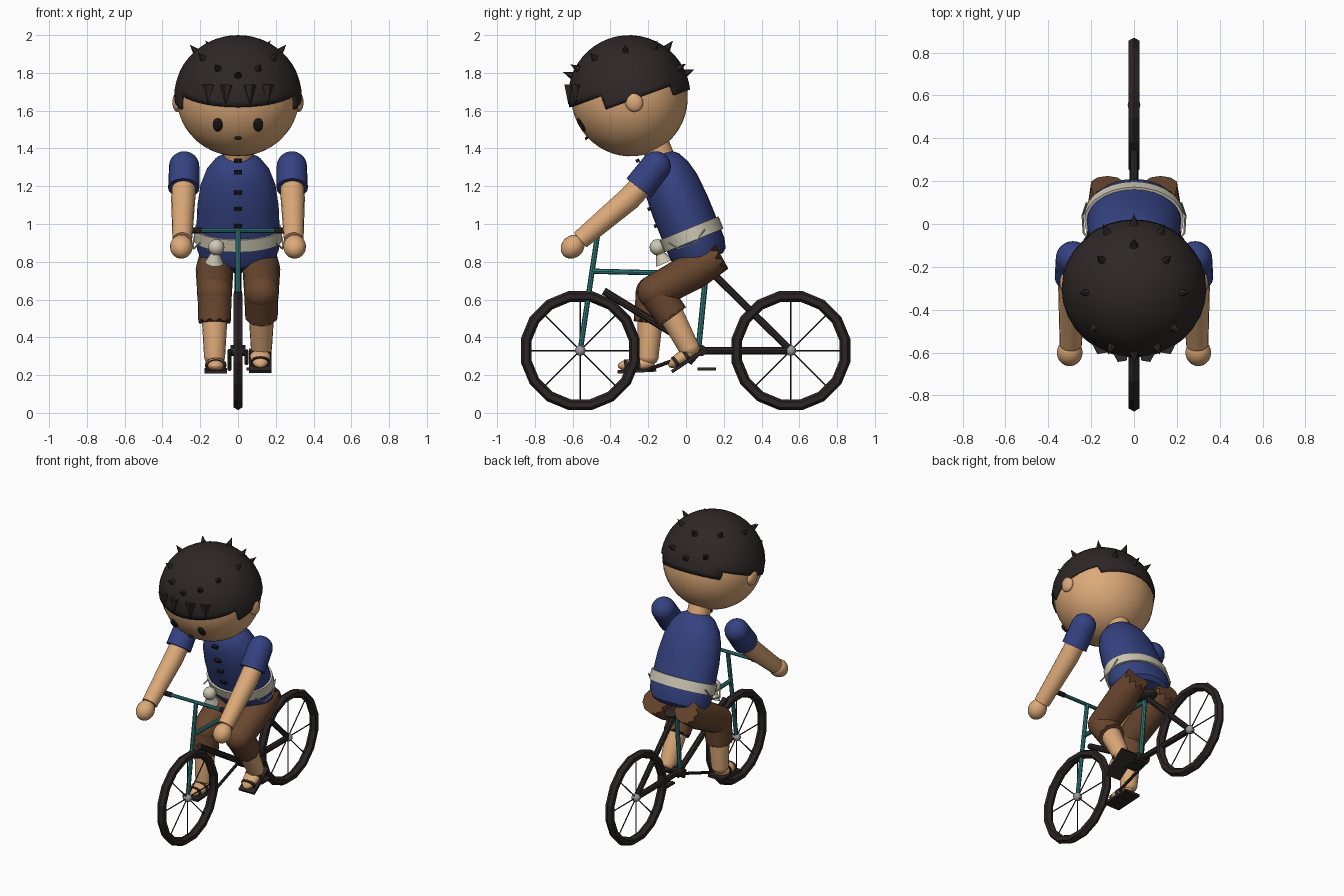
import bpy, bmesh, math
from mathutils import Vector, Matrix

if "Cube" in bpy.data.objects:
    bpy.data.objects.remove(bpy.data.objects["Cube"])


def material(name, rgb):
    m = bpy.data.materials.new(name)
    m.diffuse_color = (*rgb, 1)
    m.use_nodes = True
    m.node_tree.nodes["Principled BSDF"].inputs["Base Color"].default_value = m.diffuse_color
    return m


SKIN = material("skin", (0.72, 0.40, 0.19))
BLUE = material("blue cloth", (0.035, 0.055, 0.22))
BROWN = material("brown cloth", (0.14, 0.062, 0.028))
HAIR = material("dark hair", (0.028, 0.02, 0.02))
DARK = material("dark rubber", (0.026, 0.018, 0.018))
TEAL = material("teal paint", (0.03, 0.20, 0.20))
CREAM = material("cream cloth", (0.62, 0.58, 0.46))
GREY = material("grey metal", (0.33, 0.33, 0.35))
BLACK = material("black", (0.012, 0.01, 0.012))


def finish(name, bm, mat, angle=35):
    bmesh.ops.recalc_face_normals(bm, faces=bm.faces)
    me = bpy.data.meshes.new(name)
    bm.to_mesh(me)
    bm.free()
    me.materials.append(mat)
    me.shade_smooth()
    me.set_sharp_from_angle(angle=math.radians(angle))
    ob = bpy.data.objects.new(name, me)
    bpy.context.collection.objects.link(ob)
    return ob


def tube(name, pts, radii, mat, n=16, ragged=0.0):
    """Capped tube through points; each radius is a number or (side, depth)."""
    bm = bmesh.new()
    pts = [Vector(p) for p in pts]
    rings = []
    for i, p in enumerate(pts):
        t = (pts[min(i + 1, len(pts) - 1)] - pts[max(i - 1, 0)]).normalized()
        a = Vector((1, 0, 0)) if abs(t.x) < 0.9 else Vector((0, 1, 0))
        b = t.cross(a).normalized()
        a = b.cross(t)
        r = radii[i] if isinstance(radii[i], tuple) else (radii[i], radii[i])
        ring = []
        for k in range(n):
            w = 2 * math.pi * k / n
            jag = t * ragged * (-1) ** k if i == 0 else Vector()
            ring.append(bm.verts.new(p + a * r[0] * math.cos(w) + b * r[1] * math.sin(w) + jag))
        rings.append(ring)
    for r0, r1 in zip(rings, rings[1:]):
        for k in range(n):
            bm.faces.new((r0[k], r0[(k + 1) % n], r1[(k + 1) % n], r1[k]))
    bm.faces.new(rings[0])
    bm.faces.new(rings[-1])
    return finish(name, bm, mat)


def rod(name, p, q, r, mat, n=8):
    return tube(name, [p, q], [r, r], mat, n)


def ball(name, loc, r, mat, pitch=0, u=24, v=16):
    bm = bmesh.new()
    bmesh.ops.create_uvsphere(bm, u_segments=u, v_segments=v, radius=1)
    bm.transform(Matrix.Translation(loc) @ Matrix.Rotation(math.radians(pitch), 4, 'X') @ Matrix.Diagonal((*r, 1)))
    return finish(name, bm, mat)


def box(name, loc, size, mat, pitch=0):
    bm = bmesh.new()
    bmesh.ops.create_cube(bm, size=1)
    bm.transform(Matrix.Translation(loc) @ Matrix.Rotation(math.radians(pitch), 4, 'X') @ Matrix.Diagonal((*size, 1)))
    return finish(name, bm, mat)


def cone(name, base, direction, r, h, mat, n=6):
    d = Vector(direction).normalized()
    bm = bmesh.new()
    bmesh.ops.create_cone(bm, cap_ends=True, segments=n, radius1=r, radius2=0, depth=h)
    bm.transform(Matrix.Translation(Vector(base) + d * h / 2) @ d.to_track_quat('Z', 'Y').to_matrix().to_4x4())
    return finish(name, bm, mat, 20)


# Wheels: faceted tyres, spokes and hubs
def wheel(label, y, z=0.33, major=0.292, minor=0.029, seg=16, sides=6):
    bm = bmesh.new()
    grid = []
    for i in range(seg):
        a = 2 * math.pi * (i + 0.5) / seg
        grid.append([])
        for j in range(sides):
            b = 2 * math.pi * j / sides
            r = major + minor * math.cos(b)
            grid[-1].append(bm.verts.new((minor * math.sin(b), y + r * math.cos(a), z + r * math.sin(a))))
    for i in range(seg):
        for j in range(sides):
            g, h, k = grid[i], grid[(i + 1) % seg], (j + 1) % sides
            bm.faces.new((g[j], h[j], h[k], g[k]))
    finish(label + "_tyre", bm, DARK, 15)
    for i in range(4):
        d = Vector((0, math.cos(i * math.pi / 4), math.sin(i * math.pi / 4))) * 0.28
        c = Vector((0, y, z))
        rod(label + "_spoke", c - d, c + d, 0.004, DARK, 5)
    ball(label + "_hub", (0, y, z), (0.03, 0.028, 0.028), GREY, 0, 12, 8)


wheel("front", -0.56)
wheel("rear", 0.555)

# Bicycle frame
rod("fork", (0, -0.56, 0.33), (0, -0.465, 0.965), 0.014, TEAL)
rod("top_tube", (0, -0.495, 0.75), (0, 0.105, 0.735), 0.014, TEAL)
rod("seat_tube", (0, 0.065, 0.33), (0, 0.11, 0.78), 0.015, TEAL)
rod("down_tube", (0, -0.435, 0.645), (0, 0.08, 0.33), 0.02, DARK)
rod("seat_stay", (0, 0.11, 0.77), (0, 0.555, 0.33), 0.019, DARK)
rod("chain_stay", (0, 0.08, 0.33), (0, 0.555, 0.33), 0.02, DARK)
rod("bottom_bracket", (-0.04, 0.08, 0.33), (0.04, 0.08, 0.33), 0.03, DARK, 10)
ball("seat", (0, 0.11, 0.77), (0.06, 0.1, 0.03), DARK)
rod("handlebar", (-0.2, -0.465, 0.965), (0.2, -0.465, 0.965), 0.012, TEAL)
box("pedal", (0.095, 0.11, 0.232), (0.1, 0.1, 0.014), DARK)
rod("crank", (0.045, 0.08, 0.33), (0.045, 0.02, 0.26), 0.01, DARK)
rod("crank", (-0.045, 0.08, 0.33), (-0.045, -0.2, 0.23), 0.01, DARK)

# Leaning torso with belt and buttons
def along(t, x=0, out=0):
    return Vector((x, 0.08 - 0.375 * t - 0.927 * out, 0.82 + 0.927 * t - 0.375 * out))


profile = [(-0.02, 0.17, 0.115), (0, 0.2, 0.14), (0.05, 0.217, 0.154), (0.13, 0.222, 0.156), (0.3, 0.215, 0.155),
           (0.42, 0.198, 0.147), (0.5, 0.168, 0.128), (0.56, 0.122, 0.098), (0.59, 0.07, 0.06)]
tube("torso", [along(t) for t, a, b in profile], [(a, b) for t, a, b in profile], BLUE, 28)
tube("belt", [along(0.1), along(0.17)], [(0.232, 0.168)] * 2, CREAM, 28)
rod("neck", along(0.55), along(0.68), 0.075, SKIN, 16)
for z, out in ((1.335, 0.118), (1.275, 0.141), (1.165, 0.153), (1.08, 0.156), (0.99, 0.158)):
    t = (z + 0.375 * out - 0.82) / 0.927
    box("button", along(t, 0, out), (0.042, 0.02, 0.018), BLACK, 22)

# Pouch and side cords hanging from the belt
ball("pouch_knob", (-0.115, -0.15, 0.877), (0.043, 0.043, 0.043), CREAM, 0, 16, 10)
tube("pouch_skirt", [(-0.12, -0.14, 0.85), (-0.125, -0.115, 0.795)], [0.02, 0.05], CREAM, 10)
for s in (-1, 1):
    tube("cord", [(s * 0.22, 0.1, 0.97), (s * 0.24, 0.04, 0.89), (s * 0.235, -0.04, 0.87), (s * 0.2, -0.09, 0.9)],
         [0.005] * 4, CREAM, 6)

# Arms
for s in (-1, 1):
    ball("shoulder", (s * 0.285, -0.16, 1.305), (0.08, 0.08, 0.08), BLUE)
    tube("sleeve", [(s * 0.285, -0.16, 1.305), (s * 0.287, -0.25, 1.19)], [0.08, 0.083], BLUE, 20)
    tube("forearm", [(s * 0.287, -0.225, 1.215), (s * 0.29, -0.3, 1.135), (s * 0.295, -0.56, 0.915)],
         [0.062, 0.064, 0.052], SKIN, 18)
    ball("hand", (s * 0.3, -0.6, 0.88), (0.06, 0.058, 0.068), SKIN, -45)
    rod("grip", (s * 0.19, -0.465, 0.965), (s * 0.245, -0.465, 0.965), 0.017, DARK, 10)


# Legs: ragged shorts, bare shins and strapped sandals
def leg(s, knee, cuff, ankle, sole, pitch):
    x = s * 0.124
    hip = Vector((x, 0.17, 0.825))
    k = Vector((x, *knee))
    tube("shorts_thigh", [hip, hip.lerp(k, 0.35), k], [0.08, 0.1, 0.092], BROWN, 20, 0.018)
    ball("shorts_knee", k, (0.093, 0.092, 0.092), BROWN)
    tube("shorts_cuff", [(x, *cuff), k], [0.087, 0.09], BROWN, 20, 0.008)
    c = Vector((x, *cuff))
    a = Vector((x, *ankle))
    tube("shin", [c.lerp(k, 0.3), c, a], [0.064, 0.067, 0.056], SKIN, 18)
    ball("ankle", a, (0.056, 0.056, 0.05), SKIN)
    base = Vector((s * 0.118, *sole))
    rot = Matrix.Rotation(math.radians(pitch), 3, 'X')
    box("sandal_sole", base, (0.118, 0.205, 0.018), DARK, pitch)
    ball("foot", base + rot @ Vector((0, -0.002, 0.032)), (0.054, 0.098, 0.036), SKIN, pitch)
    for y, w in ((-0.055, 0.05), (0.01, 0.058)):
        tube("sandal_strap", [base + rot @ Vector((0, y - 0.01, 0.03)), base + rot @ Vector((0, y + 0.01, 0.03))],
             [(w, w * 0.68)] * 2, DARK, 16)


leg(1, (-0.165, 0.64), (-0.075, 0.515), (0.015, 0.345), (0.01, 0.275), 34)
leg(-1, (-0.175, 0.635), (-0.19, 0.485), (-0.2, 0.3), (-0.26, 0.222), 3)

# Head, ears and face
C = Vector((0, -0.30, 1.675))
TILT = 20
ball("head", C, (0.326, 0.308, 0.318), SKIN, TILT, 32, 24)
ball("mouth", C + Vector((0, -0.226, -0.22)), (0.02, 0.012, 0.007), BLACK, 44, 10, 6)
for s in (-1, 1):
    ball("ear", (s * 0.322, -0.275, 1.645), (0.025, 0.047, 0.052), SKIN, TILT)
    ball("eye", C + Vector((s * 0.107, -0.255, -0.15)), (0.026, 0.012, 0.04), BLACK, 30, 16, 10)

# Hair cap with a stepped lower edge: high fringe, lower sides, lowest nape
STEPS = ((-9, -0.14, 0.055), (-0.14, 0.23, -0.022), (0.23, 9, -0.075))
bm = bmesh.new()
bmesh.ops.create_uvsphere(bm, u_segments=32, v_segments=24, radius=1)
bm.transform(Matrix.Diagonal((0.338, 0.324, 0.325, 1)))
for co, no in [((0, 0, z), (0, 0, 1)) for _, _, z in STEPS] + [((0, y, 0), (0, 1, 0)) for y in (-0.14, 0.23)]:
    bmesh.ops.bisect_plane(bm, geom=bm.verts[:] + bm.edges[:] + bm.faces[:], plane_co=co, plane_no=no)
below = []
for f in bm.faces:
    m = f.calc_center_median()
    if any(lo <= m.y < hi and m.z < z for lo, hi, z in STEPS):
        below.append(f)
bmesh.ops.delete(bm, geom=below, context='FACES')
bm.transform(Matrix.Translation(C) @ Matrix.Rotation(math.radians(TILT), 4, 'X'))
hair = finish("hair_cap", bm, HAIR)
shell = hair.modifiers.new("thickness", 'SOLIDIFY')
shell.thickness = 0.02
shell.offset = -1

# Short hair spikes, mirrored left and right
for x, y in ((0, 0.0), (0, -0.1), (0.13, -0.04), (0.155, -0.17), (0.23, -0.32), (0.19, -0.48), (0.11, -0.57),
             (0, -0.605)):
    for s in ((-1, 1) if x else (1,)):
        dx, dy = s * x / 0.338, (y + 0.30) / 0.325
        n = Vector((dx, dy, math.sqrt(max(0.02, 1 - dx * dx - dy * dy))))
        cone("hair_spike", C + n * 0.315, n, 0.024, 0.06, HAIR)

# Fringe spikes pointing down over the forehead
for x, y in ((0.06, -0.612), (0.155, -0.575)):
    for s in (-1, 1):
        cone("fringe_spike", (s * x, y, 1.735), (s * 0.05, -0.1, -1), 0.036, 0.105, HAIR, 5)
